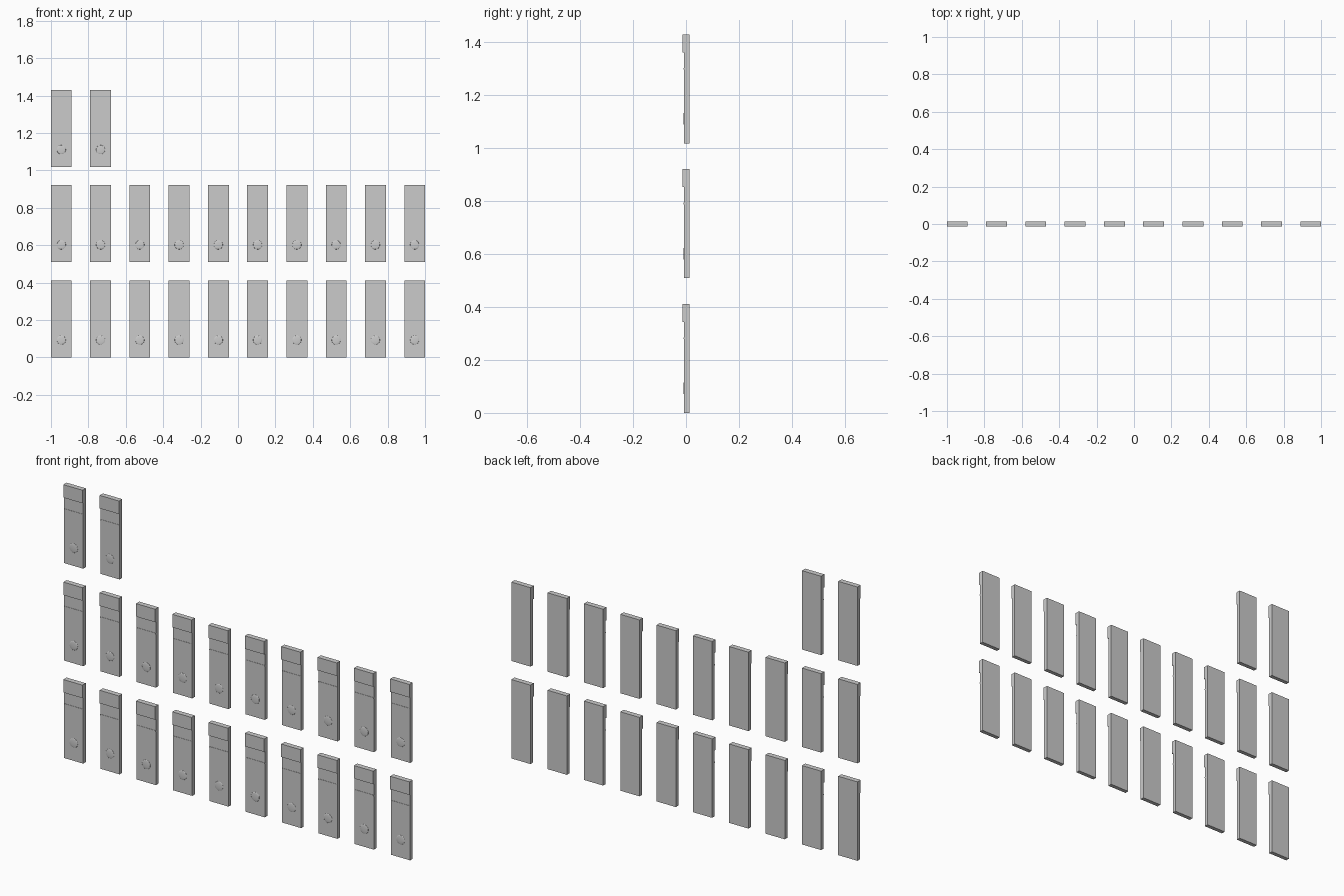
import bpy, bmesh
from mathutils import Matrix

if "Cube" in bpy.data.objects:
    bpy.data.objects.remove(bpy.data.objects["Cube"])

W, H = 0.111, 0.412          # panel width and height
FRONT, BACK = -0.0075, 0.0135
PITCH_X, PITCH_Z = (2 - W) / 9, 0.509


def box(bm, x0, x1, y0, y1, z0, z1):
    m = Matrix.Translation(((x0 + x1) / 2, (y0 + y1) / 2, (z0 + z1) / 2)) @ \
        Matrix.Diagonal((x1 - x0, y1 - y0, z1 - z0, 1))
    bmesh.ops.create_cube(bm, size=1, matrix=m)


def mesh(name, build, smooth=False):
    bm = bmesh.new()
    build(bm)
    for f in bm.faces:
        f.smooth = smooth
    me = bpy.data.meshes.new(name)
    bm.to_mesh(me)
    bm.free()
    return me


# Panel with its thicker header: an L profile extruded across the width
def panel(bm):
    prof = [(BACK, 0), (BACK, H), (-0.0135, H), (-0.0135, 0.344), (FRONT, 0.344), (FRONT, 0)]
    face = bm.faces.new([bm.verts.new((-W / 2, y, z)) for y, z in prof])
    ext = bmesh.ops.extrude_face_region(bm, geom=[face])
    verts = [v for v in ext["geom"] if isinstance(v, bmesh.types.BMVert)]
    bmesh.ops.translate(bm, verts=verts, vec=(W, 0, 0))
    bmesh.ops.recalc_face_normals(bm, faces=bm.faces)


# Thin raised strip below the header
def strip(bm):
    box(bm, -W / 2, W / 2, FRONT - 0.0015, FRONT + 0.002, 0.279, 0.285)


# Shallow round button near the bottom
def button(bm):
    m = Matrix.Translation((0, FRONT, 0.093)) @ Matrix.Diagonal((0.024, 0.0025, 0.024, 1))
    bmesh.ops.create_uvsphere(bm, u_segments=24, v_segments=12, radius=1, matrix=m)


parts = [mesh("panel", panel), mesh("strip", strip), mesh("button", button, True)]

# Two full rows of ten and two on top
for i in range(22):
    row, col = divmod(i, 10)
    for me in parts:
        ob = bpy.data.objects.new(f"{me.name}_{i + 1}", me)
        ob.location = (-1 + W / 2 + col * PITCH_X, 0, row * PITCH_Z)
        bpy.context.collection.objects.link(ob)
